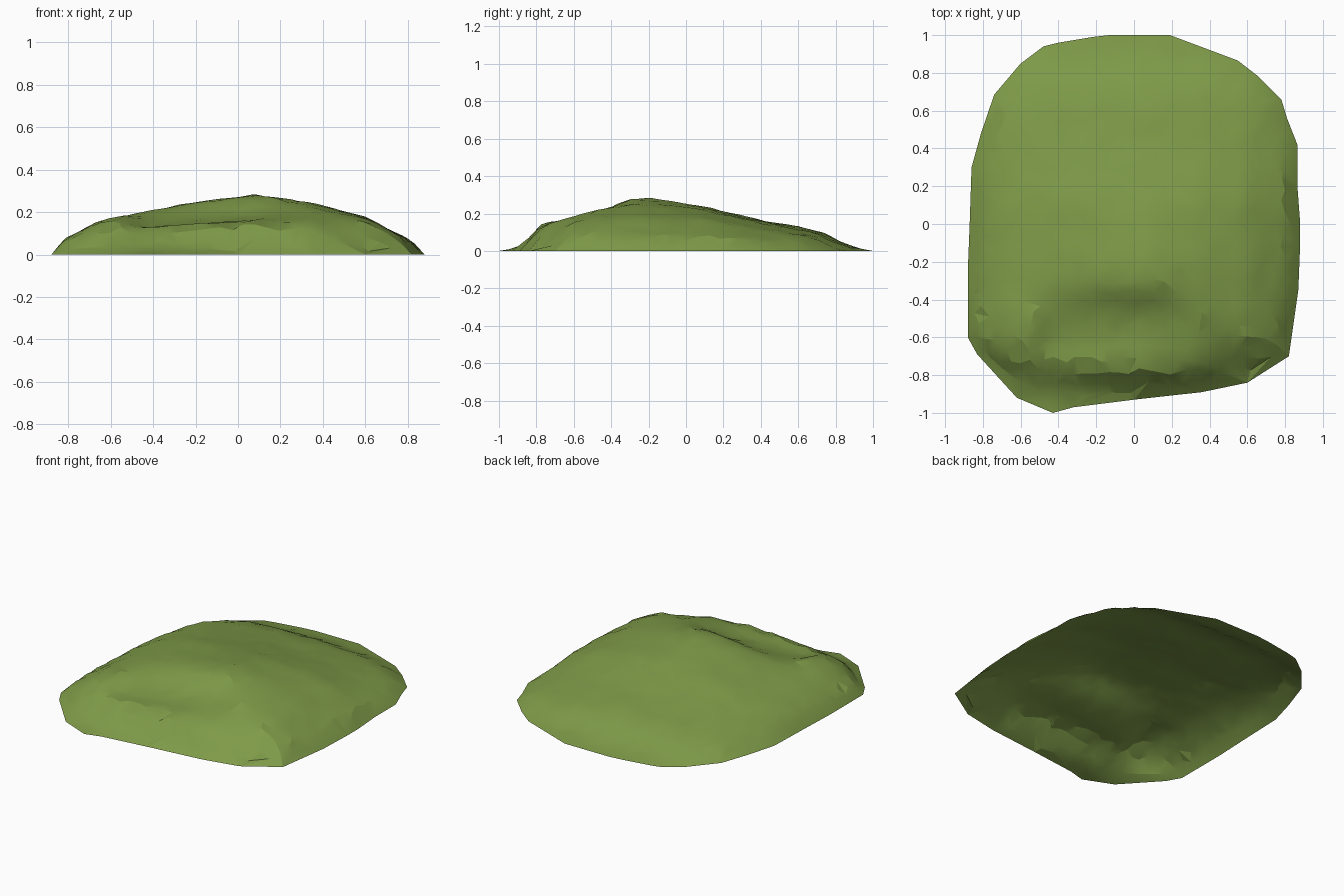
import bpy, math, random
from mathutils import Vector
from mathutils.geometry import delaunay_2d_cdt, intersect_point_line

if "Cube" in bpy.data.objects:
    bpy.data.objects.remove(bpy.data.objects["Cube"])

random.seed(4)

# ground outline seen from above, counter-clockwise from the right side
OUTLINE = [(0.88, -0.1), (0.88, 0.0), (0.865, 0.2), (0.865, 0.42), (0.81, 0.56), (0.78, 0.66),
           (0.66, 0.78), (0.55, 0.865), (0.19, 1.0), (-0.13, 1.0), (-0.22, 0.99),
           (-0.40, 0.96), (-0.48, 0.94), (-0.60, 0.85), (-0.74, 0.685), (-0.81, 0.48),
           (-0.86, 0.30), (-0.87, 0.0), (-0.88, -0.25), (-0.88, -0.60), (-0.83, -0.69),
           (-0.62, -0.92), (-0.43, -1.0), (-0.32, -0.97), (0.0, -0.93), (0.36, -0.89),
           (0.60, -0.84), (0.82, -0.70), (0.87, -0.35)]

# coarse heights: each row runs from left to right at one depth
COLS = [-.80, -.66, -.54, -.45, -.20, .08, .35, .60, .80]
PROFILES = [
    (-1.0, (.00, .00, .00, .00, .00, .00, .00, .00, .00)),
    (-.87, (.00, .01, .02, .03, .035, .04, .025, .00, .00)),   # apron
    (-.78, (.01, .05, .09, .10, .125, .14, .11, .02, .01)),    # bank
    (-.73, (.02, .09, .13, .125, .145, .155, .145, .06, .02)),   # lip
    (-.60, (.07, .15, .17, .13, .145, .165, .185, .15, .06)),  # ledge
    (-.47, (.08, .155, .185, .17, .175, .19, .222, .175, .07)),
    (-.33, (.08, .155, .182, .20, .24, .278, .24, .178, .07)),  # crest
    (-.20, (.08, .15, .178, .20, .25, .285, .245, .178, .075)),
    (.10, (.075, .135, .165, .19, .222, .24, .22, .165, .075)),
    (.40, (.05, .10, .125, .142, .162, .165, .15, .115, .05)),
    (.62, (.03, .07, .09, .105, .125, .128, .11, .08, .03)),
    (.74, (.01, .035, .06, .075, .092, .095, .08, .045, .01)),
    (.86, (.00, .00, .01, .02, .03, .03, .02, .005, .00)),
    (1.0, (.00, .00, .00, .00, .00, .00, .00, .00, .00))]
ROWS = [y for y, _ in PROFILES]


def locate(keys, v):
    """Index of the interval holding v, and the fraction across it."""
    v = min(max(v, keys[0]), keys[-1])
    for i, (a, b) in enumerate(zip(keys, keys[1:])):
        if v <= b:
            return i, (v - a) / (b - a)


def rim_distance(p):
    best = 9.0
    for i, a in enumerate(OUTLINE):
        a, b = Vector(a), Vector(OUTLINE[i - 1])
        _, t = intersect_point_line(p, a, b)
        best = min(best, (p - a.lerp(b, min(max(t, 0), 1))).length)
    return best


def inside(p):
    hit = False
    for i, (ax, ay) in enumerate(OUTLINE):
        bx, by = OUTLINE[i - 1]
        if (ay > p.y) != (by > p.y) and p.x < ax + (bx - ax) * (p.y - ay) / (by - ay):
            hit = not hit
    return hit


def height(p):
    i, u = locate(COLS, p.x)
    j, v = locate(ROWS, p.y)
    near, far = PROFILES[j][1], PROFILES[j + 1][1]
    a = near[i] + (near[i + 1] - near[i]) * u
    b = far[i] + (far[i + 1] - far[i]) * u
    return (a + (b - a) * v) * min(1, rim_distance(p) / .07)


# rim, then scattered points inside it
points = [Vector(p) for p in OUTLINE]
n = len(points)
STEP = .06
for iy in range(-17, 18):
    for ix in range(-15, 16):
        p = Vector((ix + .5 * (iy % 2), iy)) * STEP
        p += Vector((random.uniform(-.018, .018), random.uniform(-.018, .018)))
        if inside(p) and rim_distance(p) > .03:
            points.append(p)

# open, irregularly triangulated mound shell
rim_edges = [(i, (i + 1) % n) for i in range(n)]
flat, _, faces, *_ = delaunay_2d_cdt(points, rim_edges, [], 1, 1e-5)
verts = []
for p in flat:
    z = height(p)
    if z > .02:
        z += random.uniform(-.003, .003)
    verts.append((p.x, p.y, z))

mesh = bpy.data.meshes.new("grass_mound")
mesh.from_pydata(verts, [], faces)
mesh.update()
grass = bpy.data.materials.new("grass green")
grass.diffuse_color = (0.21, 0.325, 0.065, 1)
grass.use_nodes = True
grass.node_tree.nodes["Principled BSDF"].inputs["Base Color"].default_value = grass.diffuse_color
mesh.materials.append(grass)
mound = bpy.data.objects.new("grass_mound", mesh)
bpy.context.collection.objects.link(mound)

# soft ground with hard creases kept
bpy.context.view_layer.objects.active = mound
mound.select_set(True)
bpy.ops.object.shade_smooth_by_angle(angle=math.radians(15))
